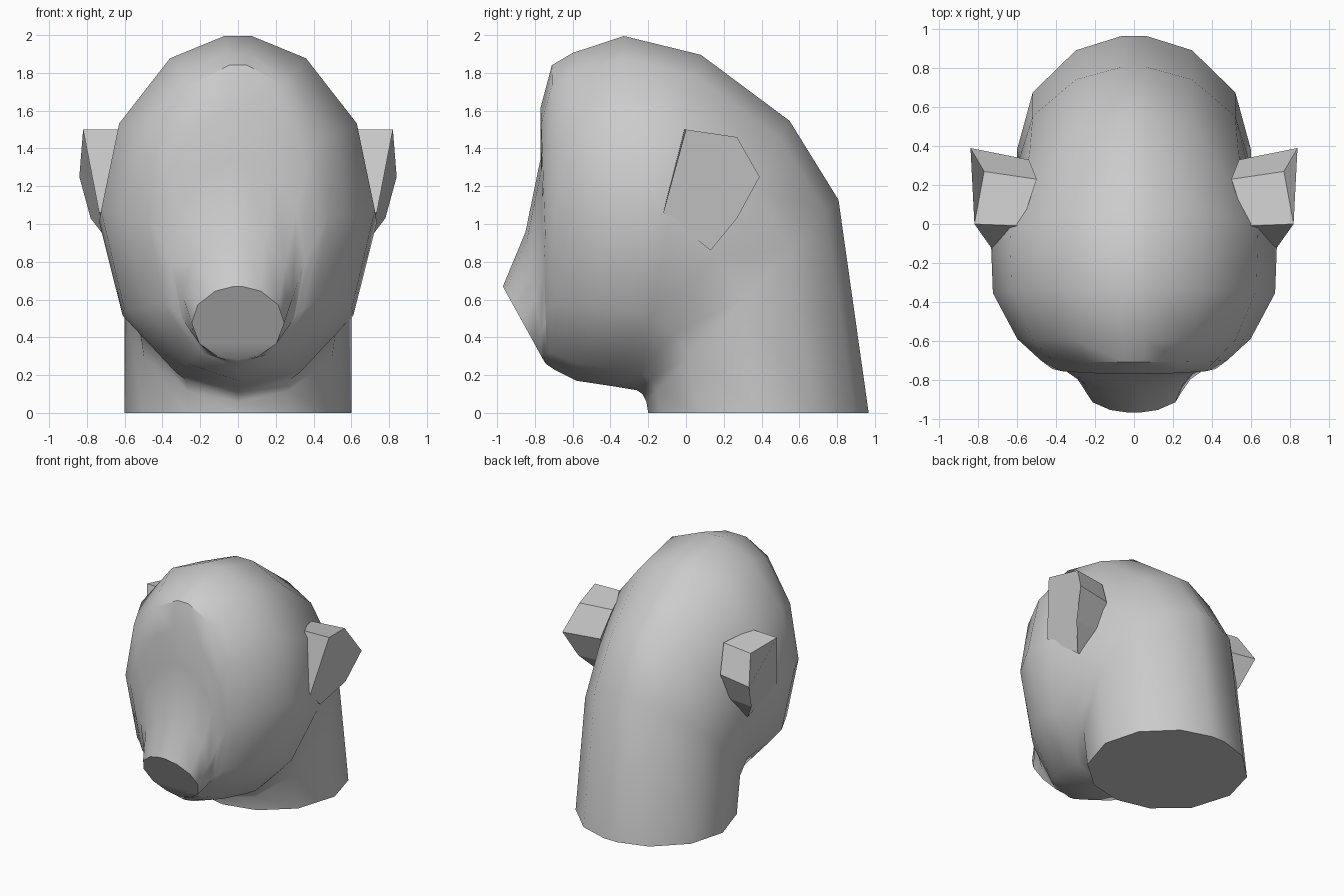
import bpy, bmesh
from math import sin, cos, pi, radians

if "Cube" in bpy.data.objects:
    bpy.data.objects.remove(bpy.data.objects["Cube"])

# Angles round each section: short flat edge on top, single point below
HALF = [0.10, 0.52, 1.05, 1.57, 2.16, 2.68]
ANGLES = HALF + [pi] + [2 * pi - a for a in reversed(HALF)]

# Sections: top (y, z), bottom (y, z), half width
SECTIONS = [
    (0.97, 0.00, -0.20, 0.00, 0.60),   # neck base
    (0.81, 1.13, -0.21, 0.06, 0.60),
    (0.55, 1.55, -0.23, 0.10, 0.62),
    (0.08, 1.90, -0.26, 0.12, 0.735),  # widest part of skull
    (-0.33, 2.00, -0.38, 0.14, 0.725),
    (-0.60, 1.91, -0.58, 0.17, 0.60),
    (-0.71, 1.845, -0.69, 0.225, 0.48),  # face rim
    (-0.77, 1.62, -0.72, 0.245, 0.42),
    (-0.77, 1.35, -0.735, 0.255, 0.355),
    (-0.85, 0.96, -0.745, 0.265, 0.29),
    (-0.97, 0.67, -0.755, 0.28, 0.245),  # muzzle end
]


def make_object(name, bm):
    bmesh.ops.recalc_face_normals(bm, faces=bm.faces)
    mesh = bpy.data.meshes.new(name)
    bm.to_mesh(mesh)
    bm.free()
    ob = bpy.data.objects.new(name, mesh)
    bpy.context.collection.objects.link(ob)
    return ob


# Head and neck: loft of elliptical sections fanning from neck to muzzle
bm = bmesh.new()
rings = []
for ty, tz, by, bz, w in SECTIONS:
    ring = []
    for a in ANGLES:
        t = (1 - cos(a)) / 2
        ring.append(bm.verts.new((w * sin(a), ty + (by - ty) * t, tz + (bz - tz) * t)))
    rings.append(ring)
n = len(ANGLES)
for r, s in zip(rings, rings[1:]):
    for i in range(n):
        j = (i + 1) % n
        bm.faces.new((r[i], r[j], s[j], s[i]))
bm.faces.new(rings[0])
bm.faces.new(rings[-1])
head = make_object("head_and_neck", bm)
bpy.context.view_layer.objects.active = head
head.select_set(True)
bpy.ops.object.shade_smooth_by_angle(angle=radians(40))

# Ears: faceted wedges; outer outline and root outline sunk into the head
OUTER = [(0.735, -0.12, 1.06), (0.82, 0.0, 1.5), (0.77, 0.27, 1.46),
         (0.84, 0.39, 1.25), (0.78, 0.27, 1.03), (0.65, 0.13, 0.86)]
ROOT = [(0.60, -0.08, 1.08), (0.58, -0.01, 1.5), (0.50, 0.23, 1.46),
        (0.54, 0.33, 1.25), (0.54, 0.25, 1.03), (0.54, 0.13, 0.88)]
for side, label in ((1, "left"), (-1, "right")):
    bm = bmesh.new()
    out = [bm.verts.new((side * x, y, z)) for x, y, z in OUTER]
    root = [bm.verts.new((side * x, y, z)) for x, y, z in ROOT]
    bm.faces.new(out)
    bm.faces.new(root)
    for i in range(6):
        j = (i + 1) % 6
        bm.faces.new((out[i], out[j], root[j], root[i]))
    make_object("ear_" + label, bm)
